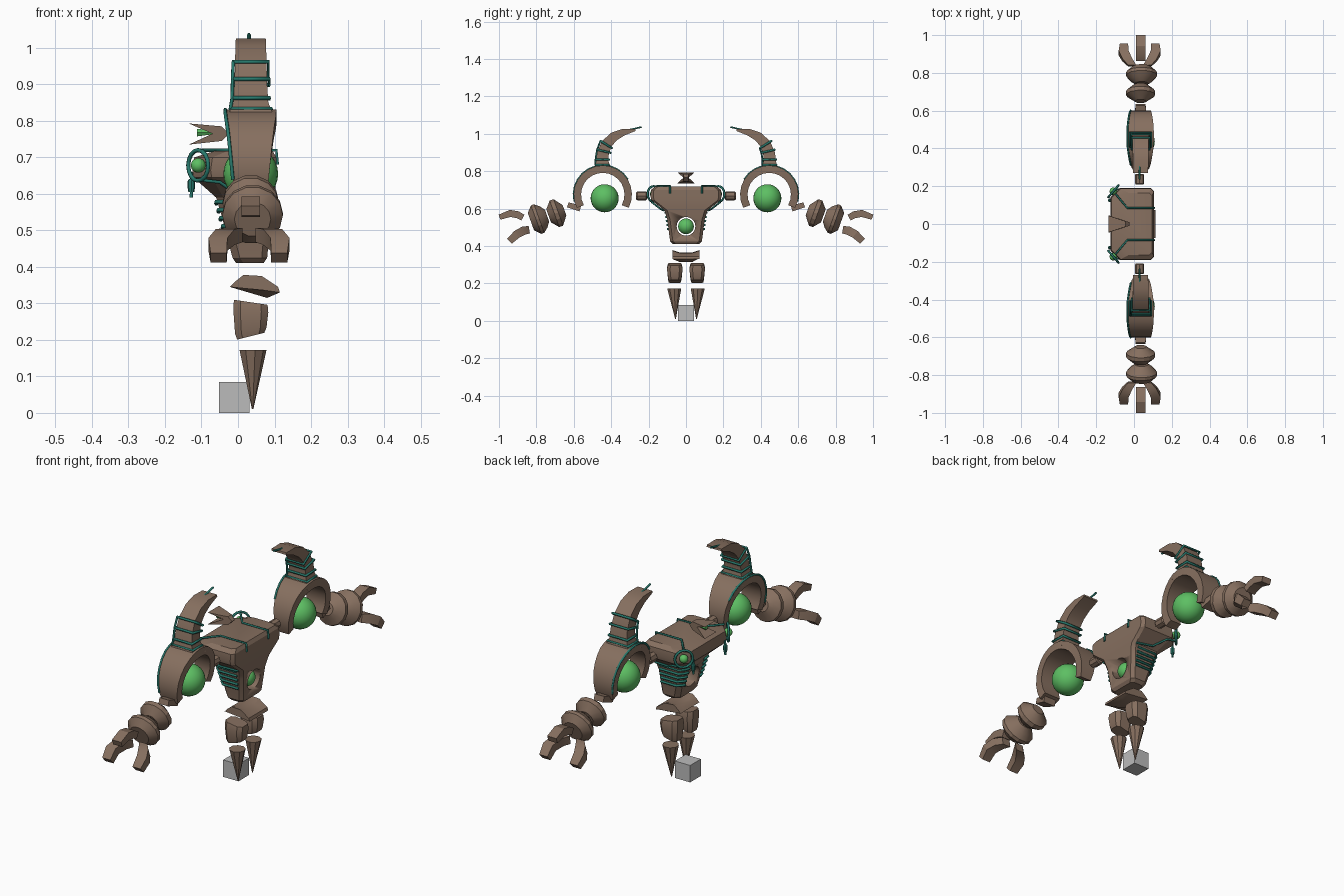
import bpy, bmesh, math
from mathutils import Vector

cube = bpy.data.objects.get("Cube")
if cube:
    bpy.data.objects.remove(cube, do_unlink=True)


def material(name, r, g, b):
    m = bpy.data.materials.new(name)
    m.use_nodes = True
    m.diffuse_color = (r, g, b, 1)
    m.node_tree.nodes["Principled BSDF"].inputs["Base Color"].default_value = (r, g, b, 1)
    return m


BROWN = material("weathered_brown", 0.24, 0.16, 0.115)
GREEN = material("glowing_green", 0.11, 0.52, 0.125)
TEAL = material("teal_trim", 0.02, 0.19, 0.15)
GREY = material("grey_block", 0.5, 0.5, 0.5)
X = Vector((1, 0, 0))
CX = 0.035  # centre line of arms and legs


def add(name, bm, mat, smooth=25):
    bmesh.ops.recalc_face_normals(bm, faces=bm.faces)
    me = bpy.data.meshes.new(name)
    bm.to_mesh(me)
    bm.free()
    ob = bpy.data.objects.new(name, me)
    me.materials.append(mat)
    bpy.context.collection.objects.link(ob)
    bpy.ops.object.select_all(action='DESELECT')
    ob.select_set(True)
    bpy.context.view_layer.objects.active = ob
    bpy.ops.object.shade_smooth_by_angle(angle=math.radians(smooth))
    return ob


def loft(name, rings, mat=BROWN, smooth=25):
    """Skin a list of equal-length point rings and cap both ends."""
    bm = bmesh.new()
    vs = [[bm.verts.new(p) for p in ring] for ring in rings]
    n = len(vs[0])
    for a, b in zip(vs, vs[1:]):
        for i in range(n):
            bm.faces.new((a[i], a[(i + 1) % n], b[(i + 1) % n], b[i]))
    bm.faces.new(vs[0])
    bm.faces.new(vs[-1])
    return add(name, bm, mat, smooth)


def frame(path, i):
    """Direction across the thickness of a bar at one path point."""
    t = path[min(i + 1, len(path) - 1)] - path[max(i - 1, 0)]
    return t.cross(X).normalized()


def bar(name, path, half_widths, half_thick):
    path = [Vector(p) for p in path]
    rings = []
    for i, (p, w, h) in enumerate(zip(path, half_widths, half_thick)):
        n = frame(path, i)
        rings.append([p + X * w + n * h, p - X * w + n * h, p - X * w - n * h, p + X * w - n * h])
    return loft(name, rings)


def lathe(name, centre, axis, profile, sides, mat=BROWN):
    q = Vector(axis).to_track_quat('Z', 'Y')
    return loft(name, [[Vector(centre) + q @ Vector((r * math.cos(k * math.tau / sides),
                        r * math.sin(k * math.tau / sides), t)) for k in range(sides)]
                       for t, r in profile], mat)


def tube(name, pts, radius=0.005, closed=False):
    cu = bpy.data.curves.new(name, 'CURVE')
    cu.dimensions = '3D'
    cu.bevel_depth = radius
    cu.bevel_resolution = 1
    cu.use_fill_caps = True
    sp = cu.splines.new('POLY')
    sp.points.add(len(pts) - 1)
    for p, c in zip(sp.points, pts):
        p.co = (*c, 1)
    sp.use_cyclic_u = closed
    cu.materials.append(TEAL)
    ob = bpy.data.objects.new(name, cu)
    bpy.context.collection.objects.link(ob)


def ball(name, centre, radius):
    bm = bmesh.new()
    bmesh.ops.create_uvsphere(bm, u_segments=24, v_segments=14, radius=radius)
    bmesh.ops.translate(bm, vec=centre, verts=bm.verts)
    add(name, bm, GREEN, 60)


def section(z, hy, x0, x1, cf=0.02, cb=0.015):
    """Rectangular outline with cut corners, deeper at the chest side."""
    half = [(x1 - cb, hy), (x1, hy - cb), (x0, hy - cf), (x0 + cf, hy)]
    (a, b, c, d) = half
    return [(x, y, z) for x, y in
            (a, b, (b[0], -b[1]), (a[0], -a[1]), (d[0], -d[1]), (c[0], -c[1]), c, d)]


# Torso with a round opening through the belly
torso = loft("torso", [section(0.41, 0.07, -0.005, 0.07), section(0.425, 0.085, -0.015, 0.08),
                       section(0.54, 0.10, -0.045, 0.09), section(0.59, 0.115, -0.06, 0.10),
                       section(0.645, 0.185, -0.122, 0.105, 0.05), section(0.665, 0.19, -0.125, 0.105, 0.05),
                       section(0.70, 0.187, -0.12, 0.105, 0.05), section(0.717, 0.165, -0.065, 0.095, 0.035)])
cutter = lathe("belly_cutter", (0.02, 0, 0.505), X, [(-0.2, 0.05), (0.2, 0.05)], 24)
cutter.hide_render = True
mod = torso.modifiers.new("belly_hole", 'BOOLEAN')
mod.object = cutter
mod.operation = 'DIFFERENCE'
mod.solver = 'EXACT'
bpy.context.view_layer.objects.active = torso
bpy.ops.object.modifier_apply(modifier=mod.name)
bpy.data.objects.remove(cutter, do_unlink=True)
ball("belly_core", (0.045, 0, 0.505), 0.042)

# Floating head: a forked wedge, pinched at mid height, with a green eye
outline = [(-0.135, 0.793), (-0.045, 0.785), (-0.025, 0.765), (-0.045, 0.745), (-0.135, 0.735), (-0.07, 0.765)]
head_rings = []
for side in (-1, 1):
    head_rings.append([(x, side * (0.01 + 0.25 * (-0.025 - x) * (0.35 + abs(z - 0.765) * 32)), z)
                       for x, z in outline])
loft("head", head_rings)
lathe("head_eye", (-0.112, 0, 0.768), X, [(0, 0.012), (0.06, 0.003)], 6, GREEN)

# Pelvis
loft("pelvis", [[(x, y * k, z) for x, z in ((-0.022, 0.345), (-0.005, 0.362), (0.015, 0.378 - d),
                 (0.065, 0.375 - d), (0.11, 0.345), (0.115, 0.33), (0.08, 0.315 + u))]
                for y, k, d, u in ((-0.073, 1, 0, 0.02), (-0.035, 1, 0.012, 0), (0.035, 1, 0.012, 0), (0.073, 1, 0, 0.02))])

# Block between the feet
bm = bmesh.new()
bmesh.ops.create_cube(bm, size=0.084)
bmesh.ops.translate(bm, vec=(-0.01, 0, 0.042), verts=bm.verts)
add("ground_block", bm, GREY)

for s, tag in ((-1, "right"), (1, "left")):
    # Legs
    loft(tag + "_thigh", [section_ring for section_ring in (
        [(CX + x, s * (0.06 + y), z + x * tilt) for x, y in
         ((-w, -d * .6), (-w * .6, -d), (w * .6, -d), (w, -d * .6), (w, d * .6), (w * .6, d), (-w * .6, d), (-w, d * .6))]
        for z, w, d, tilt in ((0.21, 0.037, 0.032, 0.25), (0.225, 0.043, 0.036, 0.2), (0.28, 0.048, 0.042, -0.1), (0.303, 0.046, 0.036, -0.15)))])
    loft(tag + "_shin", [[(0.04 + r * math.cos(k * math.tau / 9), s * y + r * math.sin(k * math.tau / 9), z)
                          for k in range(9)] for z, y, r in ((0.01, 0.056, 0.002), (0.172, 0.063, 0.038))])

    # Shoulder joint and ball
    lathe(tag + "_shoulder_joint", (0.03, s * 0.237, 0.668), (0, 1, 0),
          [(-0.029, 0.019), (-0.023, 0.024), (0.023, 0.024), (0.029, 0.019)], 8)
    ball(tag + "_shoulder_ball", (CX, s * 0.435, 0.655), 0.075)

    # Arched shoulder guard with an outer flange
    arc, widths = [], []
    for k in range(17):
        f = k / 16
        a = math.radians(-28 + 236 * f)
        arc.append(Vector((CX, s * (0.445 + 0.136 * math.cos(math.pi - a)), 0.675 + 0.136 * math.sin(a))))
        widths.append(0.03 + 0.04 * min(1, f * 2.2) - 0.025 * max(0, f - 0.6) / 0.4)
    bar(tag + "_shoulder_guard", arc, widths, [0.02] * 17)
    bar(tag + "_guard_flange", [(CX, s * 0.565, 0.6), (CX, s * 0.632, 0.62)], [0.033, 0.026], [0.016, 0.014])
    edge = []
    for k in range(4, 16):
        out = (arc[k] - Vector((CX, s * 0.445, 0.675))).normalized()
        edge.append(arc[k] + out * 0.02 - X * widths[k])
    tube(tag + "_guard_trim", edge)

    # Curved horn, wire tip and bands
    horn = [Vector((CX, s * y, z)) for y, z in ((0.447, 0.80), (0.447, 0.85), (0.445, 0.89), (0.425, 0.945),
                                                (0.385, 0.985), (0.335, 1.008), (0.27, 1.02))]
    bar(tag + "_horn", horn, [0.068, 0.048, 0.045, 0.043, 0.042, 0.041, 0.04],
        [0.05, 0.034, 0.032, 0.029, 0.025, 0.018, 0.005])
    tube(tag + "_horn_wire", [(CX - 0.005, s * y, z) for y, z in ((0.36, 1.01), (0.29, 1.024), (0.237, 1.036))])
    corners = []
    for i, f, w in ((0, 0.65, 0.056), (1, 0.3, 0.051), (2, 0.3, 0.05), (2, 0.95, 0.048)):
        c = horn[i].lerp(horn[i + 1], f)
        n = frame(horn, i if f < 0.5 else i + 1) * 0.037
        tube(tag + "_horn_band", [c + X * w + n, c - X * w + n, c - X * w - n, c + X * w - n], 0.006, True)
        corners.append(c - X * w - n)
    tube(tag + "_band_link", corners)

    # Forearm beads
    d = Vector((0, s * 0.94, -0.34))
    lathe(tag + "_forearm", (CX, s * 0.692, 0.576), d,
          [(-0.045, 0.03), (-0.03, 0.05), (-0.01, 0.077), (0.012, 0.077), (0.045, 0.038)], 14)
    lathe(tag + "_hand", (0.04, s * 0.79, 0.545), d,
          [(-0.05, 0.035), (-0.03, 0.062), (-0.005, 0.083), (0.012, 0.083), (0.042, 0.05)], 14)

    # Three curved fingers
    bar(tag + "_top_finger", [(CX, s * y, z) for y, z in ((0.872, 0.552), (0.9, 0.567), (0.94, 0.574), (0.997, 0.554))],
        [0.025] * 4, [0.017, 0.019, 0.019, 0.014])
    for m in (-1, 1):
        bar(tag + "_lower_finger", [(0.03 + m * x, s * y, z) for x, y, z in
            ((0.04, 0.838, 0.487), (0.065, 0.868, 0.482), (0.085, 0.905, 0.462), (0.083, 0.944, 0.425))],
            [0.022, 0.026, 0.026, 0.022], [0.02, 0.023, 0.022, 0.018])

    # Chest eye in a trim ring
    normal = Vector((-0.76, s * 0.65, 0))
    centre = Vector((-0.103, s * 0.168, 0.678)) + normal * 0.008
    across = Vector((0, 0, 1)).cross(normal)
    tube(tag + "_eye_ring", [centre + across * 0.042 * math.cos(k * math.tau / 16)
         + Vector((0, 0, 0.042 * math.sin(k * math.tau / 16))) for k in range(16)], 0.006, True)
    ball(tag + "_chest_eye", centre, 0.02)

    # Trim over the shoulders, hanging plug and side ribs
    tube(tag + "_top_trim", [(0.108, s * 0.085, 0.68), (0.105, s * 0.085, 0.72), (-0.035, s * 0.085, 0.72),
                             (-0.065, s * 0.12, 0.72), (-0.098, s * 0.16, 0.72)])
    tube(tag + "_side_trim", [(-0.095, s * 0.185, 0.637), (-0.05, s * 0.18, 0.632), (0.0, s * 0.135, 0.597),
                              (0.085, s * 0.12, 0.59)])
    tube(tag + "_plug_wire", [(-0.127, s * 0.125, 0.66), (-0.128, s * 0.125, 0.59)])
    lathe(tag + "_plug", (-0.128, s * 0.125, 0.605), (0, 0, 1), [(0, 0.008), (0.012, 0.01), (0.03, 0.01), (0.036, 0.006)], 8, TEAL)
    for k in range(5):
        z = 0.49 + 0.022 * k
        hy = 0.085 + (z - 0.425) * 0.14
        x0 = -0.015 - (z - 0.425) * 0.27
        tube(tag + "_rib", [(0.07, s * (hy + 0.003), z), (x0 + 0.018, s * (hy + 0.003), z),
                            (x0 - 0.003, s * (hy - 0.018), z), (x0 - 0.003, s * 0.058, z - 0.005)], 0.006)
